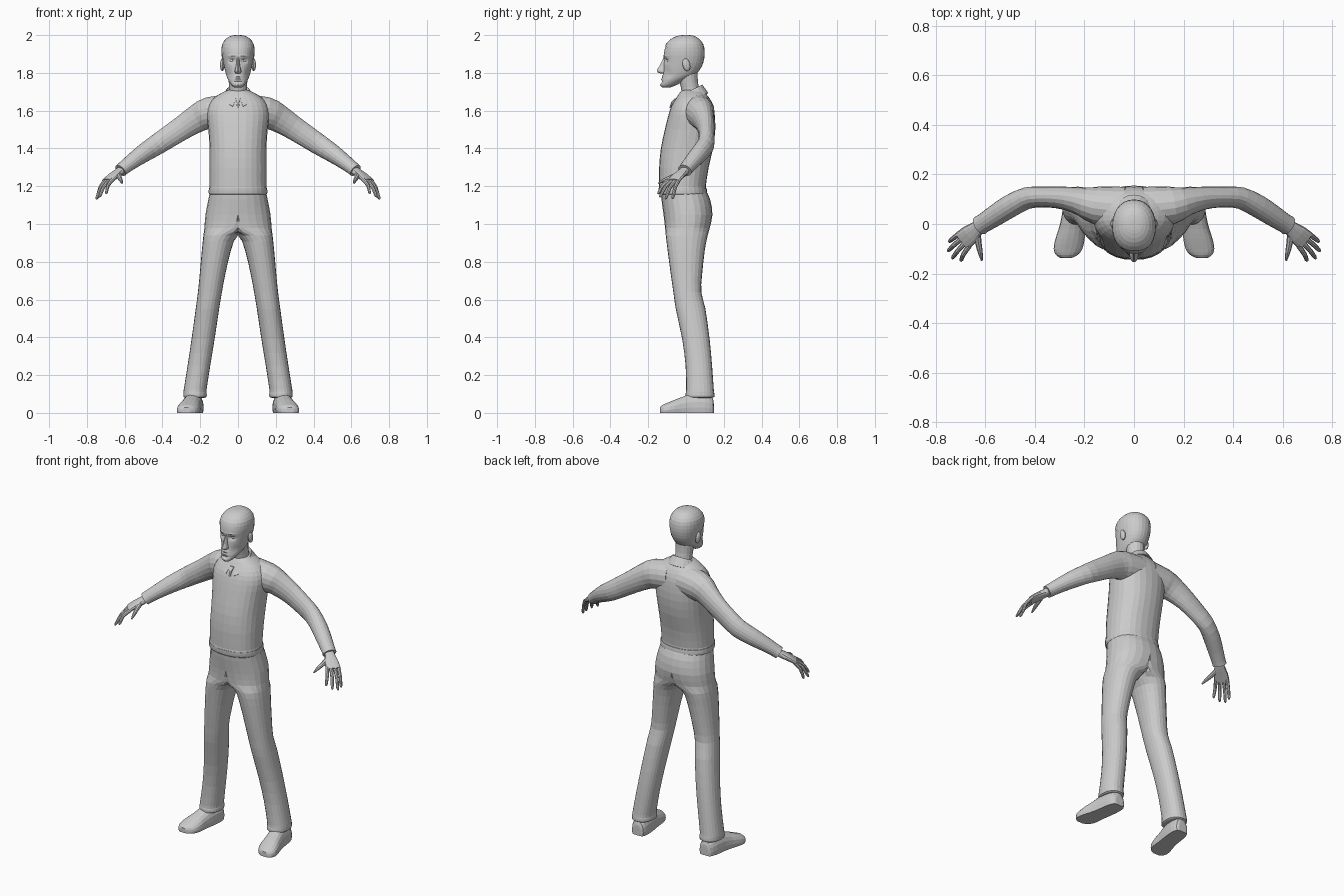
import bpy, bmesh
from math import sin, cos, pi, exp, copysign, radians
from mathutils import Vector, Matrix

Z = Vector((0, 0, 1))


def resample(keys, sub):
    """Catmull-Rom rows between the key rows."""
    out, n = [], len(keys)
    for i in range(n - 1):
        p = [keys[min(max(i + k, 0), n - 1)] for k in (-1, 0, 1, 2)]
        for s in range(sub):
            t = s / sub
            out.append([0.5 * (2 * b + (c - a) * t + (2 * a - 5 * b + 4 * c - d) * t * t
                               + (3 * b - a - 3 * c + d) * t ** 3) for a, b, c, d in zip(*p)])
    return out + [list(keys[-1])]


def oval(c, u, v, n, e=2.0):
    f = lambda a: copysign(abs(a) ** (2 / e), a)
    return [c + u * f(cos(2 * pi * i / n)) + v * f(sin(2 * pi * i / n)) for i in range(n)]


def stack(keys, sub, n, e=2.0):
    """Horizontal rings from rows of z, x0, x1, y front, y back."""
    return [oval(Vector(((a + b) / 2, (f + k) / 2, z)), Vector(((b - a) / 2, 0, 0)),
                 Vector((0, (k - f) / 2, 0)), n, e) for z, a, b, f, k in resample(keys, sub)]


def tube(keys, sub, n, e=2.0):
    """Rings across a path from rows of x, y, z, sideways radius, upright radius."""
    rows = resample(keys, sub)
    pts = [Vector(r[:3]) for r in rows]
    rings = []
    for i, r in enumerate(rows):
        t = (pts[min(i + 1, len(pts) - 1)] - pts[max(i - 1, 0)]).normalized()
        u = t.cross(Z).normalized()
        rings.append(oval(pts[i], u * r[3], u.cross(t) * r[4], n, e))
    return rings


def loft(name, rings, mirror=False, closed=True, half=False, shape=None):
    bm = bmesh.new()
    vs = [[bm.verts.new((max(p.x, 0), p.y, p.z) if half else p) for p in r] for r in rings]
    n = len(rings[0])
    for a, b in zip(vs, vs[1:]):
        for i in range(n if closed else n - 1):
            j = (i + 1) % n
            bm.faces.new((a[i], a[j], b[j], b[i]))
    if closed:
        bm.faces.new(vs[0])
        bm.faces.new(vs[-1])
    bmesh.ops.recalc_face_normals(bm, faces=bm.faces)
    if half:  # drop the wall on the centre plane
        wall = [f for f in bm.faces if all(v.co.x < 1e-5 for v in f.verts)]
        bmesh.ops.delete(bm, geom=wall, context='FACES')
    if shape:
        shape(bm)
    me = bpy.data.meshes.new(name)
    bm.to_mesh(me)
    bm.free()
    ob = bpy.data.objects.new(name, me)
    bpy.context.collection.objects.link(ob)
    if mirror:
        ob.modifiers.new("mirror", 'MIRROR')
    return ob


def ball(name, loc, size, rot=0, mirror=True):
    bm = bmesh.new()
    m = Matrix.Translation(loc) @ Matrix.Rotation(rot, 4, 'X') @ Matrix.Diagonal((*size, 1))
    bmesh.ops.create_uvsphere(bm, u_segments=12, v_segments=8, radius=1, matrix=m)
    me = bpy.data.meshes.new(name)
    bm.to_mesh(me)
    bm.free()
    ob = bpy.data.objects.new(name, me)
    bpy.context.collection.objects.link(ob)
    if mirror:
        ob.modifiers.new("mirror", 'MIRROR')


# Sweater body with a hem band
body = [(z, -r, r, f, b) for z, r, f, b in (
    (1.155, .150, -.136, .108), (1.165, .155, -.143, .112), (1.19, .154, -.145, .109),
    (1.20, .150, -.142, .105), (1.30, .150, -.142, .120), (1.40, .150, -.133, .143),
    (1.50, .157, -.112, .155), (1.58, .165, -.092, .152), (1.63, .155, -.075, .143),
    (1.67, .125, -.050, .122), (1.70, .075, -.030, .095), (1.71, .050, -.015, .08))]
sweater = loft("sweater", stack(body, 2, 28, 2.25))

# Sleeves, merged into the sweater
arm = [(.04, .065, 1.60, .085, .088), (.15, .075, 1.588, .077, .085), (.21, .09, 1.562, .058, .075),
       (.285, .105, 1.515, .046, .065), (.36, .109, 1.466, .042, .060), (.43, .105, 1.42, .044, .055),
       (.50, .072, 1.375, .046, .049), (.56, .034, 1.332, .043, .041),
       (.605, .005, 1.297, .039, .036), (.622, -.006, 1.283, .040, .035)]
sleeve = loft("sleeve", tube(arm, 2, 18), mirror=True)
mod = sweater.modifiers.new("union", 'BOOLEAN')
mod.operation, mod.solver, mod.object = 'UNION', 'EXACT', sleeve
bpy.context.view_layer.objects.active = sweater
bpy.ops.object.modifier_apply(modifier="union")
bpy.data.objects.remove(sleeve)

# Trousers: one half from waist to hem, mirrored
leg = [(1.18, -.147, .147, -.134, .104), (1.13, -.157, .157, -.130, .128), (1.05, -.172, .172, -.119, .140),
       (.98, -.13, .178, -.111, .126), (.94, -.004, .183, -.107, .115), (.865, .036, .191, -.098, .100),
       (.73, .068, .203, -.080, .085), (.64, .085, .212, -.067, .081), (.55, .100, .224, -.054, .103),
       (.39, .124, .246, -.020, .125), (.25, .147, .267, -.002, .138), (.125, .166, .287, .001, .147),
       (.105, .166, .289, -.002, .150), (.085, .166, .289, -.002, .150), (.08, .178, .277, .012, .138)]
loft("trousers", stack(leg, 2, 24, 2.2), mirror=True, half=True)

# Shoes: flat soled, toes turned out
foot = [(.147, .228, .020, .048), (.140, .228, .038, .082), (.10, .232, .050, .10), (.03, .240, .052, .102),
        (-.02, .250, .054, .085), (-.06, .258, .059, .070), (-.10, .266, .058, .053),
        (-.125, .271, .044, .042), (-.138, .274, .020, .030)]
shoe = []
for y, x, w, h in resample(foot, 2):
    shoe.append([Vector((p.x, y, max(p.z, 0))) for p in
                 oval(Vector((x, y, h * .28)), Vector((w, -w * .15, 0)), Z * h * .72, 18, 2.3)])
loft("shoe", shoe, mirror=True)

# Hands: palm, four fingers and a thumb
palm = [(.600, .010, 1.300, .026, .022), (.630, -.015, 1.275, .029, .020),
        (.662, -.043, 1.252, .040, .017), (.692, -.068, 1.228, .042, .012)]
loft("palm", tube(palm, 2, 14, 2.4), mirror=True)
tips = [(.700, -.150, 1.160), (.735, -.140, 1.143), (.752, -.110, 1.132), (.747, -.072, 1.133)]
for i, tip in enumerate(tips):
    s = (i - 1.5) * .021
    a = Vector((.683 + .62 * s, -.062 + .78 * s, 1.234))
    b = Vector(tip)
    m = a.lerp(b, .5) + Vector((.006, -.004, .008))
    loft("finger", tube([(*a, .011, .011), (*m, .0095, .0095), (*a.lerp(b, .9), .008, .008),
                         (*b, .003, .003)], 2, 8), mirror=True)
loft("thumb", tube([(.632, -.030, 1.268, .014, .014), (.628, -.075, 1.248, .013, .013),
                    (.620, -.115, 1.232, .010, .010), (.614, -.147, 1.216, .004, .004)], 2, 8), mirror=True)

# Neck
loft("neck", stack([(1.64, -.056, .056, -.022, .085), (1.70, -.049, .049, -.024, .074),
                    (1.75, -.049, .049, -.035, .064), (1.80, -.052, .052, -.05, .062)], 2, 18))

# Head, with the face pushed and pulled out of a smooth skull
skull = [(z, -r, r, f, b) for z, r, f, b in (
    (1.722, .018, -.124, -.085), (1.735, .034, -.134, -.05), (1.76, .051, -.128, -.005),
    (1.79, .063, -.122, .050), (1.83, .073, -.118, .080), (1.87, .080, -.117, .093),
    (1.91, .084, -.116, .096), (1.95, .079, -.103, .088), (1.98, .057, -.072, .064),
    (1.994, .030, -.036, .036), (1.997, .008, -.01, .01))]
# x, z, x spread, z spread, push towards the back
dents = [(.032, 1.865, .016, .012, .013), (.030, 1.888, .024, .007, -.004), (0, 1.765, .018, .005, -.006),
         (0, 1.780, .018, .004, -.006), (0, 1.752, .020, .006, .006), (.048, 1.795, .014, .022, .007),
         (0, 1.737, .018, .009, -.003)]


def face(bm):
    for v in bm.verts:
        if v.co.y < -.05:
            v.co.y += sum(d * exp(-((abs(v.co.x) - x) / sx) ** 2 - ((v.co.z - z) / sz) ** 2)
                          for x, z, sx, sz, d in dents)


loft("head", stack(skull, 4, 44, 2.15), shape=face)
loft("nose", stack([(1.888, -.007, .007, -.118, -.09), (1.865, -.008, .008, -.126, -.09),
                    (1.835, -.011, .011, -.142, -.09), (1.814, -.017, .017, -.155, -.09),
                    (1.803, -.017, .017, -.150, -.09), (1.796, -.010, .010, -.132, -.09)], 2, 14))
ball("eye", (.032, -.089, 1.864), (.014, .013, .008))
ball("ear", (.083, .002, 1.843), (.012, .020, .034), radians(12))


# Hair: a thin cap cut along the hairline
def hairline(bm):
    bmesh.ops.bisect_plane(bm, geom=bm.verts[:] + bm.edges[:] + bm.faces[:], dist=1e-5,
                           plane_co=(0, -.11, 1.945), plane_no=(0, .9, 1), clear_inner=True)


cap = [(z + .003, a - .004, b + .004, f - .003, k + .003) for z, a, b, f, k in skull]
loft("hair", stack(cap, 2, 28, 2.15), shape=hairline)

# Shirt collar: folded strip, open at the front, and a small placket
strip = []
for i in range(11):
    a = radians(-82 + 172 * i / 10)
    c, s = cos(a), sin(a)
    point = .014 * exp(-(i / 1.2) ** 2)
    strip.append([Vector((.054 * c, .025 + .056 * s, 1.685 + .030 * s)),
                  Vector((.063 * c, .020 + .066 * s, 1.702 + .033 * s)),
                  Vector((.090 * c + point, .018 + .098 * s, 1.664 + .028 * s - point))])
collar = loft("collar", strip, mirror=True, closed=False)
thick = collar.modifiers.new("thickness", 'SOLIDIFY')
thick.thickness, thick.offset = .006, 0
loft("placket", stack([(1.615, -.006, .006, -.088, -.06), (1.645, -.009, .009, -.078, -.04),
                       (1.665, -.014, .014, -.060, -.03)], 1, 8, 4))
